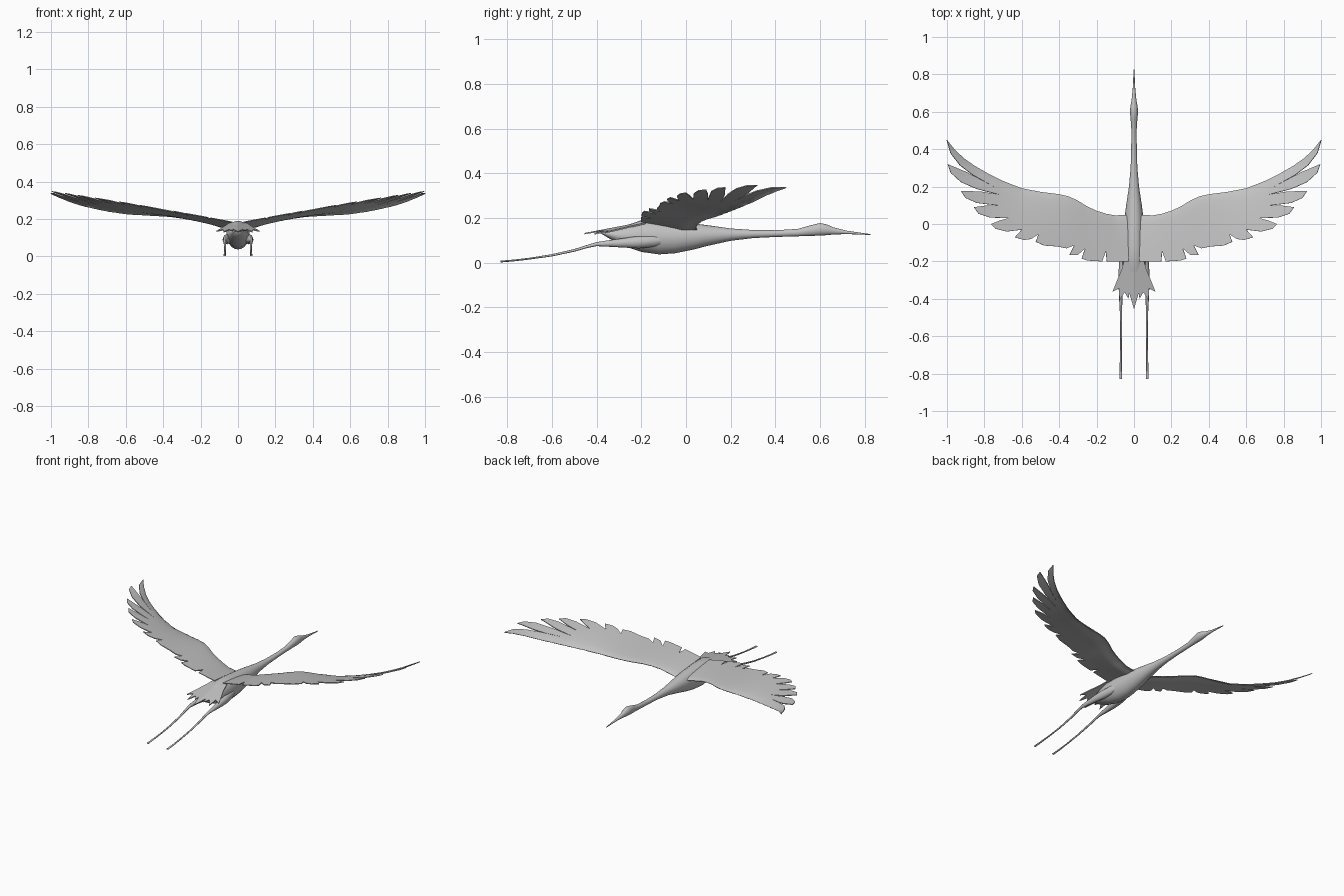
import bpy, bmesh, math
from mathutils import Vector

cube = bpy.data.objects.get("Cube")
if cube:
    bpy.data.objects.remove(cube)

grey = bpy.data.materials.new("plumage grey")
grey.use_nodes = True
colour = (0.54, 0.54, 0.54, 1)
grey.diffuse_color = colour
grey.node_tree.nodes["Principled BSDF"].inputs["Base Color"].default_value = colour


def lerp(table, x, col=1):
    """Read a column of a table whose rows are sorted by their first entry."""
    for a, b in zip(table, table[1:]):
        if x <= b[0]:
            t = max(0, (x - a[0]) / (b[0] - a[0]))
            return a[col] + (b[col] - a[col]) * t
    return table[-1][col]


def make_object(name, bm):
    mesh = bpy.data.meshes.new(name)
    bm.to_mesh(mesh)
    bm.free()
    mesh.materials.append(grey)
    obj = bpy.data.objects.new(name, mesh)
    bpy.context.collection.objects.link(obj)
    return obj


def finish(obj, angle):
    """Apply the modifiers and smooth everything but the sharp edges."""
    bpy.ops.object.select_all(action='DESELECT')
    obj.select_set(True)
    bpy.context.view_layer.objects.active = obj
    for mod in list(obj.modifiers):
        bpy.ops.object.modifier_apply(modifier=mod.name)
    bpy.ops.object.shade_smooth_by_angle(angle=math.radians(angle))


def mirror(obj):
    mod = obj.modifiers.new("mirror", 'MIRROR')
    mod.merge_threshold = 0.0005


def loft(name, rows, sides, mirrored=False):
    """Skin elliptical rings given as (x, y, z, half width, half height)."""
    bm = bmesh.new()
    rings = []
    for x, y, z, rx, rz in rows:
        angles = [math.tau * i / sides for i in range(sides)]
        rings.append([bm.verts.new((x + rx * math.cos(a), y, z + rz * math.sin(a)))
                      for a in angles])
    for a, b in zip(rings, rings[1:]):
        for i in range(sides):
            j = (i + 1) % sides
            bm.faces.new((a[i], a[j], b[j], b[i]))
    bm.faces.new(rings[0])
    bm.faces.new(rings[-1])
    bmesh.ops.recalc_face_normals(bm, faces=bm.faces[:])
    obj = make_object(name, bm)
    if mirrored:
        mirror(obj)
    finish(obj, 60)


def plate(name, outline, height, weight, thickness):
    """Fill a half outline, slice it into a grid, bend it and thicken it."""
    bm = bmesh.new()
    face = bm.faces.new([bm.verts.new((x / 100, y / 100, 0)) for x, y in outline])
    face.normal_update()
    if face.normal.z < 0:
        face.normal_flip()
    bmesh.ops.triangulate(bm, faces=[face])
    for axis, step in ((Vector((1, 0, 0)), 0.04), (Vector((0, 1, 0)), 0.02)):
        for i in range(-23, 26):
            bmesh.ops.bisect_plane(bm, geom=bm.verts[:] + bm.edges[:] + bm.faces[:],
                                   plane_co=axis * (i * step + 0.007), plane_no=axis)
    for v in bm.verts:
        v.co.z = height(v.co.x, v.co.y)
    obj = make_object(name, bm)
    group = obj.vertex_groups.new(name="thickness")
    for v in obj.data.vertices:
        group.add([v.index], weight(v.co.x, v.co.y), 'REPLACE')
    mirror(obj)
    solid = obj.modifiers.new("thickness", 'SOLIDIFY')
    solid.thickness = thickness
    solid.offset = -1
    solid.vertex_group = group.name
    finish(obj, 40)


# Body, neck, head and beak in one skin: y, top, bottom, half width
profile = [
    (.825, .128, .124, .002), (.72, .143, .128, .007), (.66, .158, .126, .013),
    (.63, .171, .123, .019), (.60, .177, .121, .022), (.56, .168, .12, .018),
    (.5, .151, .118, .014), (.4, .145, .115, .015), (.3, .146, .11, .018),
    (.2, .153, .098, .027), (.1, .167, .076, .042), (.03, .176, .058, .051),
    (-.05, .184, .042, .056), (-.12, .19, .037, .06), (-.2, .19, .048, .062),
    (-.27, .166, .072, .055), (-.33, .15, .1, .042), (-.38, .143, .13, .02),
]
loft("body", [(0, y, (t + b) / 2, w, (t - b) / 2) for y, t, b, w in profile], 20)

# Legs trailing behind, the thighs growing out of the body
leg = [
    (.03, -.06, .1, .01, .012), (.046, -.14, .097, .023, .026),
    (.057, -.21, .092, .023, .028), (.064, -.27, .089, .019, .022),
    (.069, -.34, .086, .013, .015), (.071, -.4, .083, .009, .009),
    (.07, -.44, .073, .007, .007), (.069, -.5, .055, .006, .006),
    (.069, -.6, .033, .005, .005), (.07, -.7, .018, .005, .004),
    (.071, -.77, .01, .006, .004), (.071, -.83, .005, .007, .004),
]
loft("legs", leg, 8, True)

# Wing: front edge (span, y, z) and rear edge (span, y) steer the bending
front = [
    (.03, .05, .145), (.1, .046, .16), (.15, .055, .175), (.2, .071, .187),
    (.25, .094, .197), (.3, .125, .206), (.35, .148, .213), (.4, .159, .217),
    (.5, .172, .222), (.6, .191, .228), (.7, .23, .243), (.78, .27, .26),
    (.85, .31, .277), (.91, .352, .298), (.96, .4, .319), (1, .45, .337),
]
rear = [(.03, -.2), (.25, -.2), (.35, -.165), (.52, -.1), (.64, -.07),
        (.77, 0), (.86, .09), (.93, .18), (1, .32)]


def chord(x, y):
    lead = lerp(front, x)
    return min(1, max(0, (lead - y) / (lead - lerp(rear, x))))


def wing_height(x, y):
    low = lerp(front, x, 2)
    high = .18 + .195 * x - .025 * x * x
    return low + (high - low) * chord(x, y) ** .55


def wing_weight(x, y):
    s = chord(x, y)
    return .15 + .85 * max(0, 1 - x) * min(1, 4 * s) * (1 - s)


# Feather tips and the notches between them, in hundredths
feathers = [
    (98, 38), (93, 31.5), (86, 26.2), (74, 19.5),
    (82, 23.8), (90, 28), (99.5, 32), (98, 27.5), (92.5, 22.5), (84, 18.8), (72, 15.8),
    (82, 17.4), (92.5, 17.7), (90, 14), (84, 11.3), (71, 9.8),
    (79, 9.9), (85.5, 9), (83, 5.5), (77, 3.5), (67, 3.2),
    (72, 1.8), (76.5, 0), (74, -2.5), (68, -4), (60, -3),
    (63.6, -7), (59, -8.5), (55, -8), (51, -5.5),
    (52.5, -9.5), (48, -11.5), (41, -12), (36, -13), (32, -11.5),
    (34.5, -16.5), (30, -16.5), (26, -13),
    (28, -18.5), (25, -19.5), (17, -20), (15, -14.5), (14.5, -20), (3, -20),
]
wing = [(x * 100, y * 100) for x, y, z in front] + feathers
plate("wings", wing, wing_height, wing_weight, .028)

# Tail fan, emerging from the back
tail = [(0, -17), (5, -18.5), (6.5, -24), (9, -30), (11.5, -36.2), (8, -34.5),
        (7.8, -41), (5, -36.5), (3, -40), (2.5, -37), (0, -45.5)]
plate("tail", tail, lambda x, y: .187 + .19 * (y + .17) - .12 * x,
      lambda x, y: 1, .006)
